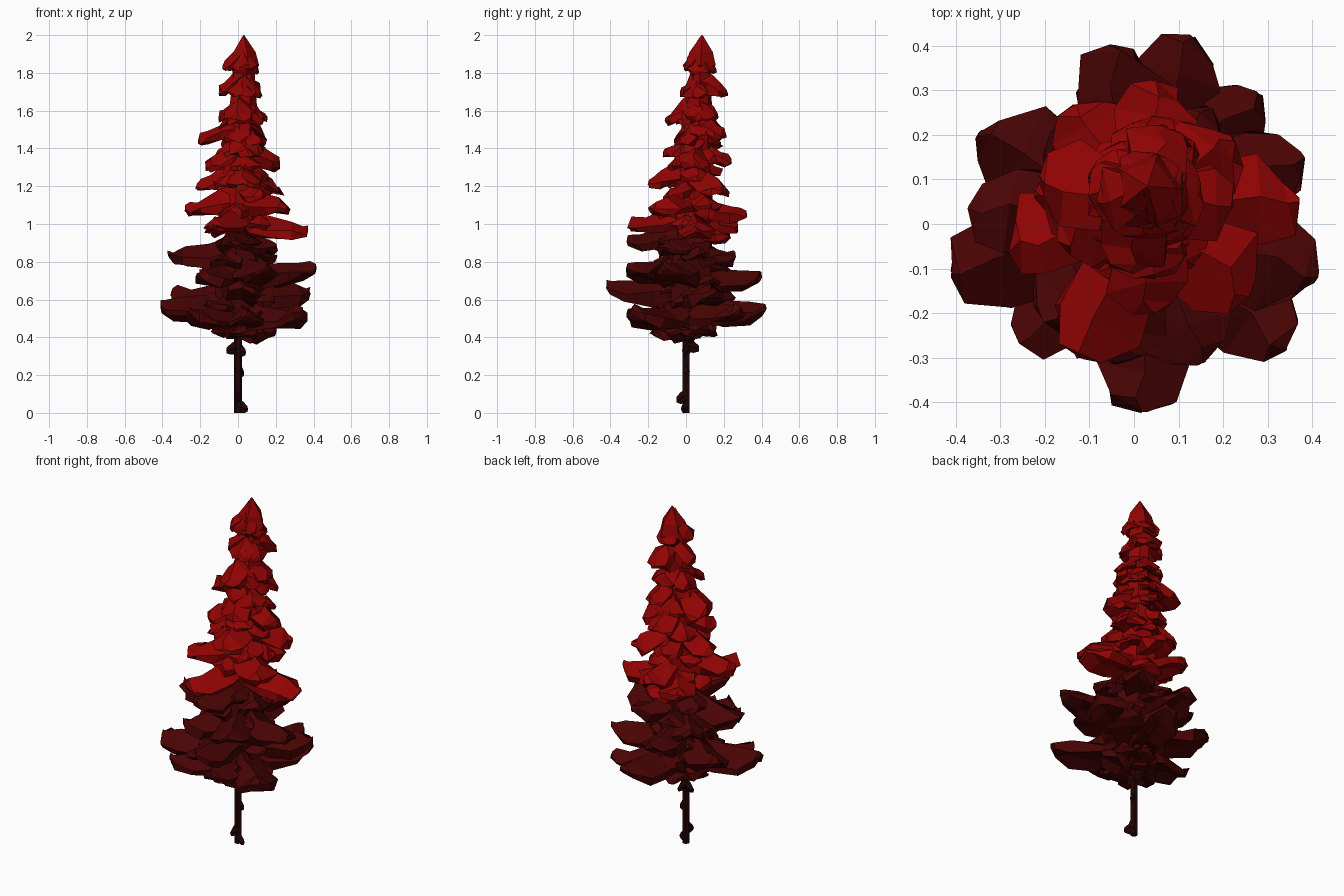
import bpy
import math
import random
from mathutils import Vector

random.seed(7)
cube = bpy.data.objects.get("Cube")
if cube:
    bpy.data.objects.remove(cube, do_unlink=True)


def material(name, colour):
    mat = bpy.data.materials.new(name)
    mat.use_nodes = True
    mat.diffuse_color = (*colour, 1)
    bsdf = mat.node_tree.nodes["Principled BSDF"]
    bsdf.inputs["Base Color"].default_value = (*colour, 1)
    bsdf.inputs["Roughness"].default_value = 1
    bsdf.inputs["Specular IOR Level"].default_value = 0
    return mat


BRIGHT = material("bright red needles", (0.28, 0.001, 0.001))
DARK = material("dark red needles", (0.067, 0.001, 0.001))
BARK = material("dark bark", (0.016, 0.001, 0.001))


def axis(z):
    """Centre line of the tree, leaning towards its tip."""
    lean = max(0, (z - 0.4) / 1.6)
    return Vector((0.03 * lean, 0.085 * lean, z))


def loft(name, rings, mat):
    """Skin a list of equal rings and close both ends."""
    n = len(rings[0])
    verts = [p for ring in rings for p in ring]
    faces = [tuple(reversed(range(n))), tuple(range(len(verts) - n, len(verts)))]
    for a in range(len(rings) - 1):
        for i in range(n):
            j = (i + 1) % n
            faces.append((a * n + i, a * n + j, a * n + n + j, a * n + n + i))
    mesh = bpy.data.meshes.new(name)
    mesh.from_pydata(verts, [], faces)
    mesh.materials.append(mat)
    mesh.validate()
    obj = bpy.data.objects.new(name, mesh)
    bpy.context.collection.objects.link(obj)
    return obj


def wobble(size):
    return Vector([random.uniform(-size, size) for _ in range(3)])


def bough(name, x, y, z, width=1.0):
    """Faceted bough, thick at the trunk, with a pointed tip; upper boughs slope more."""
    tip = Vector((x, y, z))
    centre = axis(z)
    out = Vector((x - centre.x, y - centre.y, 0))
    reach = out.length
    out.normalize()
    side = Vector((-out.y, out.x, 0))
    high = min(1, max(0, (z - 0.75) / 0.5))
    lift = 0.02 + 0.075 * high
    sag = 0.05 * (1 - high) * reach / 0.4
    half = (0.052 + 0.115 * reach) * width
    thick = 0.022 + 0.05 * reach
    rings = []
    # Distance along the bough, half width, thickness
    for t, w, h in ((0, 0.55, 1.9), (0.4, 0.85, 1.5), (0.76, 1, 1.05), (0.93, 0.55, 0.75), (1, 0.08, 0.4)):
        mid = centre + out * reach * t
        mid.z = tip.z + lift * (1 - t) ** 1.2 - sag * math.sin(math.pi * t) ** 0.8
        b, k = half * w, thick * h
        section = ((0, 1.15), (1, -0.2), (0.85, -1), (0, -0.6), (-0.85, -1), (-1, -0.2))
        jitter = 0.018 * min(1, reach / 0.2) * (0.25 if t == 1 else 1)
        rings.append([mid + side * b * s + Vector((0, 0, k * u)) + wobble(jitter) for s, u in section])
    return loft(name, rings, DARK if z < 0.94 else BRIGHT)


def tube(name, profile, sides, mat, rough=0.0):
    """Many-sided column following the tree's centre line."""
    rings = []
    for z, r in profile:
        rings.append([axis(z) + Vector((r * math.cos(a), r * math.sin(a), 0)) + wobble(rough)
                      for a in (math.tau * i / sides for i in range(sides))])
    return loft(name, rings, mat)


# Trunk and the broken stubs on it
tube("trunk", ((0, 0.021), (0.4, 0.021), (1, 0.016), (1.8, 0.008)), 6, BARK)
for i, (x, y, z) in enumerate(((0.05, -0.02, 0.02), (-0.01, -0.05, 0.07), (0.03, 0.01, 0.21),
                               (-0.06, 0.02, 0.33), (0.04, -0.01, 0.32), (0, 0.07, 0.34))):
    end = Vector((x, y, z))
    base = Vector((0, 0, z + 0.02))
    across = Vector((-y, x, 0)).normalized()
    rings = []
    for t, r in ((0, 0.04), (0.6, 0.03), (1, 0.015)):
        p = base.lerp(end, t)
        rings.append([p + across * r * 0.5 * math.cos(a) + Vector((0, 0, r * math.sin(a)))
                      for a in (math.tau * k / 4 for k in range(4))])
    loft(f"trunk_stub_{i + 1}", rings, BARK)

# Main boughs, placed by their tips
LOWER = ((-0.41, -0.11, 0.58), (0.34, -0.28, 0.54), (0.13, 0.42, 0.56), (-0.25, -0.27, 0.54),
         (0.28, 0.29, 0.55), (-0.35, 0.2, 0.64), (0.38, 0.15, 0.65), (0.02, -0.42, 0.68),
         (0.41, -0.12, 0.77), (-0.05, 0.4, 0.73), (-0.37, 0.03, 0.84), (-0.18, 0.21, 0.77),
         (0.15, -0.31, 0.77), (-0.2, -0.22, 0.74), (0.17, 0.26, 0.84), (-0.05, -0.31, 0.92),
         (0.05, -0.31, 0.52), (0.2, -0.03, 0.44), (-0.13, 0.05, 0.45), (0.05, -0.18, 0.44),
         (0.04, 0.16, 0.45), (0.2, -0.1, 0.88))
UPPER = ((0.37, 0.05, 0.97), (-0.12, -0.3, 1), (-0.13, 0.27, 1), (0.05, 0.32, 1.05),
         (-0.28, -0.06, 1.08), (0.26, -0.16, 1.08), (0.22, 0.19, 1.18), (0.04, -0.2, 1.22),
         (-0.22, 0.07, 1.2), (0.22, 0.05, 1.31), (-0.17, -0.04, 1.31), (0.04, 0.24, 1.33),
         (0.05, -0.12, 1.37), (-0.21, 0.1, 1.44), (0.12, -0.03, 1.43), (0.09, 0.21, 1.47),
         (0.15, 0.08, 1.56), (-0.01, -0.11, 1.55), (-0.1, 0.11, 1.56), (0.07, 0.22, 1.69),
         (0.12, 0.04, 1.68), (-0.1, 0.07, 1.7), (0.02, -0.03, 1.69),
         (0.11, 0.08, 1.81), (-0.08, 0.05, 1.83), (0.04, 0.16, 1.81), (0.04, -0.01, 1.83))
for i, p in enumerate(LOWER):
    bough(f"lower_bough_{i + 1}", *p, width=1.1)
for i, p in enumerate(UPPER):
    bough(f"upper_bough_{i + 1}", *p, width=1.1)

# Short boughs filling the inside of the crown, spiralling upwards
z, angle, count = 0.46, 0.5, 1
while z < 1.6:
    r = 0.2 if z < 0.9 else 0.2 - 0.13 * (z - 0.9)
    r *= random.uniform(0.85, 1.1)
    c = axis(z)
    bough(f"inner_bough_{count}", c.x + r * math.cos(angle), c.y + r * math.sin(angle), z, 1.2)
    z, angle, count = z + 0.03, angle + 2.4, count + 1

# Dense heart of the crown
tube("lower_heart", ((0.4, 0.07), (0.5, 0.12), (0.7, 0.13), (0.9, 0.12), (0.98, 0.06)), 7, DARK, 0.012)
tube("upper_heart", ((0.94, 0.08), (1.04, 0.12), (1.3, 0.09), (1.6, 0.075), (1.8, 0.05)), 7, BRIGHT, 0.012)

# Pointed crown top
tube("crown_top", ((1.79, 0.05), (1.84, 0.085), (1.91, 0.065), (2, 0.003)), 5, BRIGHT)
